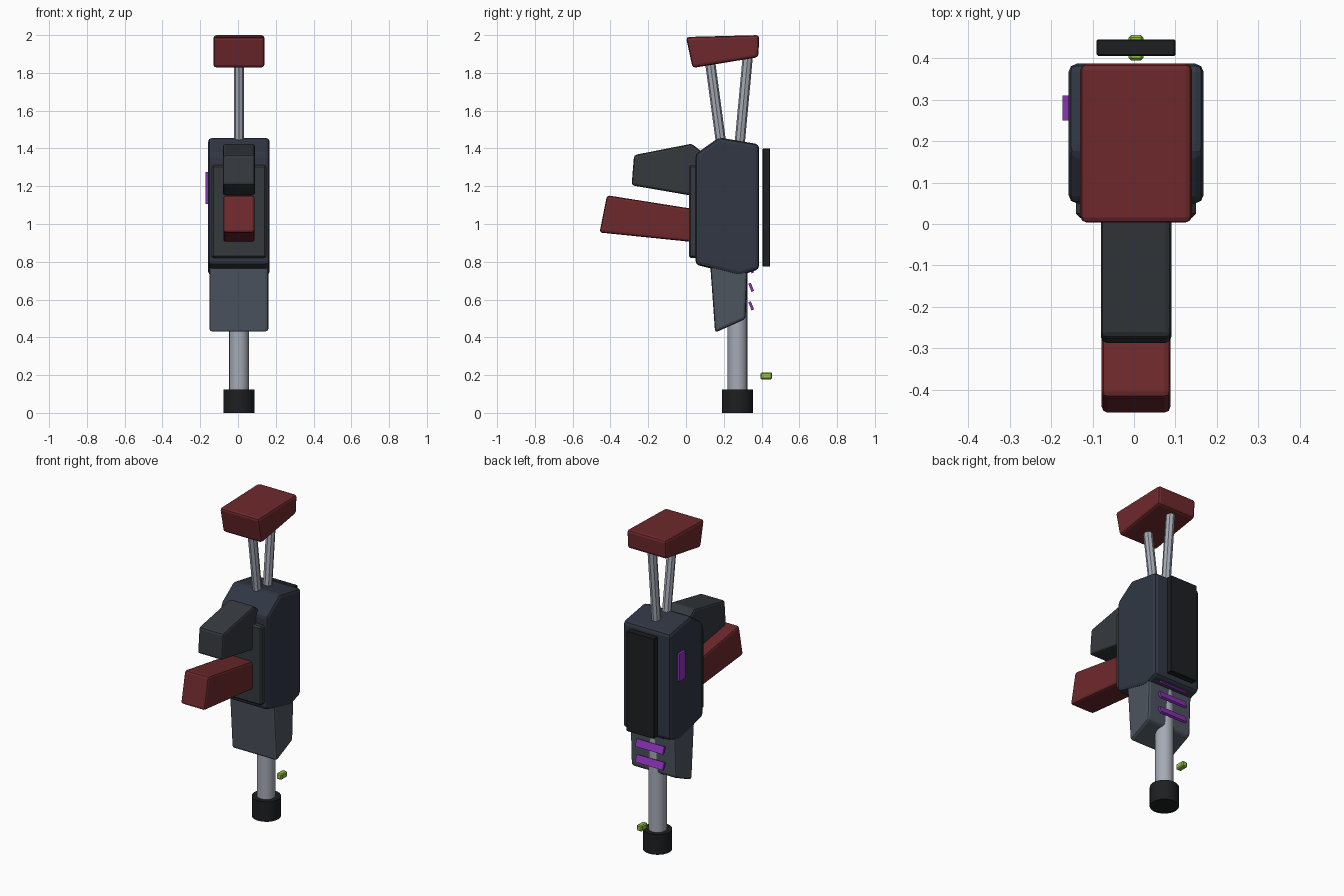
import bpy, bmesh
from math import radians
from mathutils import Vector

if "Cube" in bpy.data.objects:
    bpy.data.objects.remove(bpy.data.objects["Cube"])

CX = 0.005  # centre line of most parts


def material(name, hexcode):
    m = bpy.data.materials.new(name)
    rgb = [int(hexcode[i:i + 2], 16) / 255 for i in (0, 2, 4)]
    m.diffuse_color = [c ** 2.2 for c in rgb] + [1]
    m.use_nodes = True
    m.node_tree.nodes["Principled BSDF"].inputs["Base Color"].default_value = m.diffuse_color
    return m


BODY = material("blue_black", "343A45")
DARK = material("charcoal", "383C40")
BLACK = material("black", "222426")
SLATE = material("slate", "4E555F")
STEEL = material("steel", "A4A9B4")
RED = material("dark_red", "6E2D30")
PURPLE = material("purple", "8A35B5")
GREEN = material("green", "8FC047")


def finish(name, bm, mat, bevel=0, segments=2):
    bmesh.ops.recalc_face_normals(bm, faces=bm.faces)
    me = bpy.data.meshes.new(name)
    bm.to_mesh(me)
    bm.free()
    ob = bpy.data.objects.new(name, me)
    bpy.context.collection.objects.link(ob)
    me.materials.append(mat)
    if bevel:
        mod = ob.modifiers.new("bevel", "BEVEL")
        mod.width = bevel
        mod.segments = segments
        mod.limit_method = 'ANGLE'
        mod.angle_limit = radians(15)
    return ob


def slab(name, profile, x0, x1, mat, bevel=0, segments=2):
    """Extrude a side profile of (y, z) points from x0 to x1."""
    bm = bmesh.new()
    face = bm.faces.new([bm.verts.new((x0, y, z)) for y, z in profile])
    ext = bmesh.ops.extrude_face_region(bm, geom=[face])["geom"]
    verts = [v for v in ext if isinstance(v, bmesh.types.BMVert)]
    bmesh.ops.translate(bm, verts=verts, vec=(x1 - x0, 0, 0))
    return finish(name, bm, mat, bevel, segments)


def box(name, x, y, z, mat, bevel=0, segments=1):
    prof = [(y[0], z[0]), (y[1], z[0]), (y[1], z[1]), (y[0], z[1])]
    return slab(name, prof, x[0], x[1], mat, bevel, segments)


def rod(name, a, b, radius, sides, mat):
    """Cylinder between two (y, z) points on the centre line."""
    a, b = Vector((CX, *a)), Vector((CX, *b))
    bm = bmesh.new()
    bmesh.ops.create_cone(bm, cap_ends=True, segments=sides, radius1=radius,
                          radius2=radius, depth=(b - a).length)
    ob = finish(name, bm, mat)
    ob.location = (a + b) / 2
    ob.rotation_euler = (b - a).to_track_quat('Z', 'Y').to_euler()
    return ob


# main housing and front plate
slab("receiver", [(0.05, 0.785), (0.285, 0.727), (0.387, 0.76), (0.387, 1.422),
                  (0.175, 1.458), (0.05, 1.37)], -0.158, 0.168, BODY, 0.02)
box("front_plate", (-0.14, 0.15), (0.015, 0.10), (0.82, 1.312), DARK, 0.01)

# floating strip behind the housing
box("back_strip", (-0.09, 0.10), (0.406, 0.446), (0.775, 1.40), BLACK, 0.003)

# front block around the barrel
slab("barrel_shroud", [(0.127, 0.80), (0.154, 0.425), (0.315, 0.497),
                       (0.327, 0.80)], -0.152, 0.161, SLATE, 0.015)

# handle and magazine
slab("grip", [(-0.275, 1.365), (0.03, 1.425), (0.10, 1.37), (0.10, 1.138),
              (-0.288, 1.205)], -0.08, 0.09, DARK, 0.014)
slab("magazine", [(-0.418, 1.152), (0.10, 1.07), (0.10, 0.898),
                  (-0.458, 0.955)], -0.078, 0.088, RED, 0.014)

# barrel and muzzle
rod("barrel", (0.273, 0.08), (0.273, 0.78), 0.053, 16, STEEL)
rod("muzzle", (0.273, 0.0), (0.273, 0.125), 0.083, 24, BLACK)

# stock struts and pad
rod("stock_strut_lower", (0.192, 1.38), (0.122, 1.90), 0.027, 8, STEEL)
rod("stock_strut_upper", (0.28, 1.38), (0.33, 1.92), 0.027, 8, STEEL)
slab("stock_pad", [(0.0, 1.99), (0.388, 2.0), (0.383, 1.883), (0.035, 1.826)],
     -0.13, 0.14, RED, 0.016)

# side light, vent bars and front sight
box("side_light", (-0.173, -0.15), (0.25, 0.31), (1.105, 1.275), PURPLE)
for i in range(3):
    z = 0.567 + 0.098 * i
    slab(f"vent_bar_{i + 1}", [(0.33, z + 0.018), (0.343, z + 0.024),
                               (0.36, z - 0.019), (0.347, z - 0.025)],
         -0.09, 0.10, PURPLE)
box("front_sight", (-0.013, 0.023), (0.395, 0.456), (0.178, 0.214), GREEN, 0.006)

bpy.ops.object.select_all(action='DESELECT')
for n in ("barrel", "muzzle"):
    ob = bpy.data.objects[n]
    ob.select_set(True)
    bpy.context.view_layer.objects.active = ob
bpy.ops.object.shade_smooth_by_angle(angle=radians(30))
